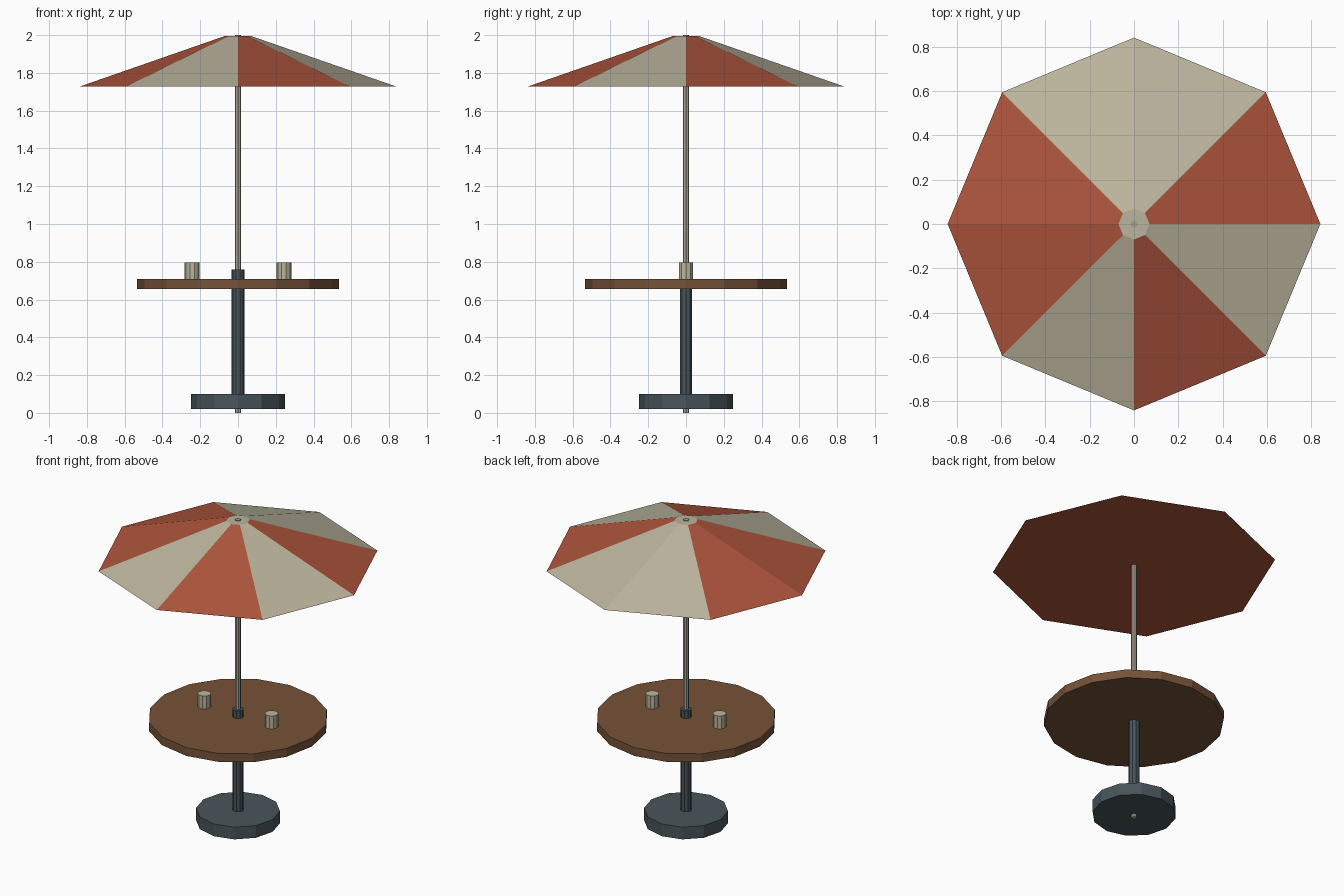
import bpy, bmesh
from math import cos, sin, pi

if "Cube" in bpy.data.objects:
    bpy.data.objects.remove(bpy.data.objects["Cube"])


def material(name, rgb):
    m = bpy.data.materials.new(name)
    m.diffuse_color = (*rgb, 1)
    m.use_nodes = True
    m.node_tree.nodes["Principled BSDF"].inputs["Base Color"].default_value = m.diffuse_color
    return m


RED = material("red_fabric", (0.42, 0.09, 0.045))
CREAM = material("cream", (0.50, 0.46, 0.34))
WOOD = material("wood", (0.18, 0.085, 0.04))
METAL = material("dark_metal", (0.065, 0.09, 0.105))
POLE = material("pole_metal", (0.40, 0.36, 0.27))


def prism(name, sides, radius, z0, z1, mat, x=0):
    """Flat-sided upright cylinder with its first corner on +x."""
    bm = bmesh.new()
    rings = [[bm.verts.new((radius * cos(2 * pi * i / sides),
                            radius * sin(2 * pi * i / sides), z))
              for i in range(sides)] for z in (0, z1 - z0)]
    low, high = rings
    bm.faces.new(low[::-1])
    bm.faces.new(high)
    for i in range(sides):
        j = (i + 1) % sides
        bm.faces.new((low[i], low[j], high[j], high[i]))
    return finish(name, bm, [mat], (x, 0, z0))


def finish(name, bm, mats, location):
    mesh = bpy.data.meshes.new(name)
    bm.to_mesh(mesh)
    bm.free()
    for m in mats:
        mesh.materials.append(m)
    obj = bpy.data.objects.new(name, mesh)
    obj.location = location
    bpy.context.collection.objects.link(obj)
    return obj


# Stand and table
prism("base", 12, 0.25, 0.02, 0.10, METAL)
prism("column", 10, 0.034, 0.10, 0.76, METAL)
prism("table_top", 16, 0.535, 0.655, 0.71, WOOD)
prism("umbrella_pole", 8, 0.017, 0.0, 2.0, POLE)

# Cups
for side, x in (("left", -0.243), ("right", 0.243)):
    prism(side + "_cup", 10, 0.04, 0.71, 0.795, CREAM, x)

# Canopy: closed octagonal frustum with coloured panels
canopy = prism("canopy", 8, 0.84, 1.727, 1.995, RED)
canopy.data.materials.append(CREAM)
for v in canopy.data.vertices:
    if v.co.z > 0.1:
        v.co.x *= 0.07 / 0.84
        v.co.y *= 0.07 / 0.84
for face, colour in zip(canopy.data.polygons, "RC" + "RCCRRCRC"):
    face.material_index = "RC".index(colour)
